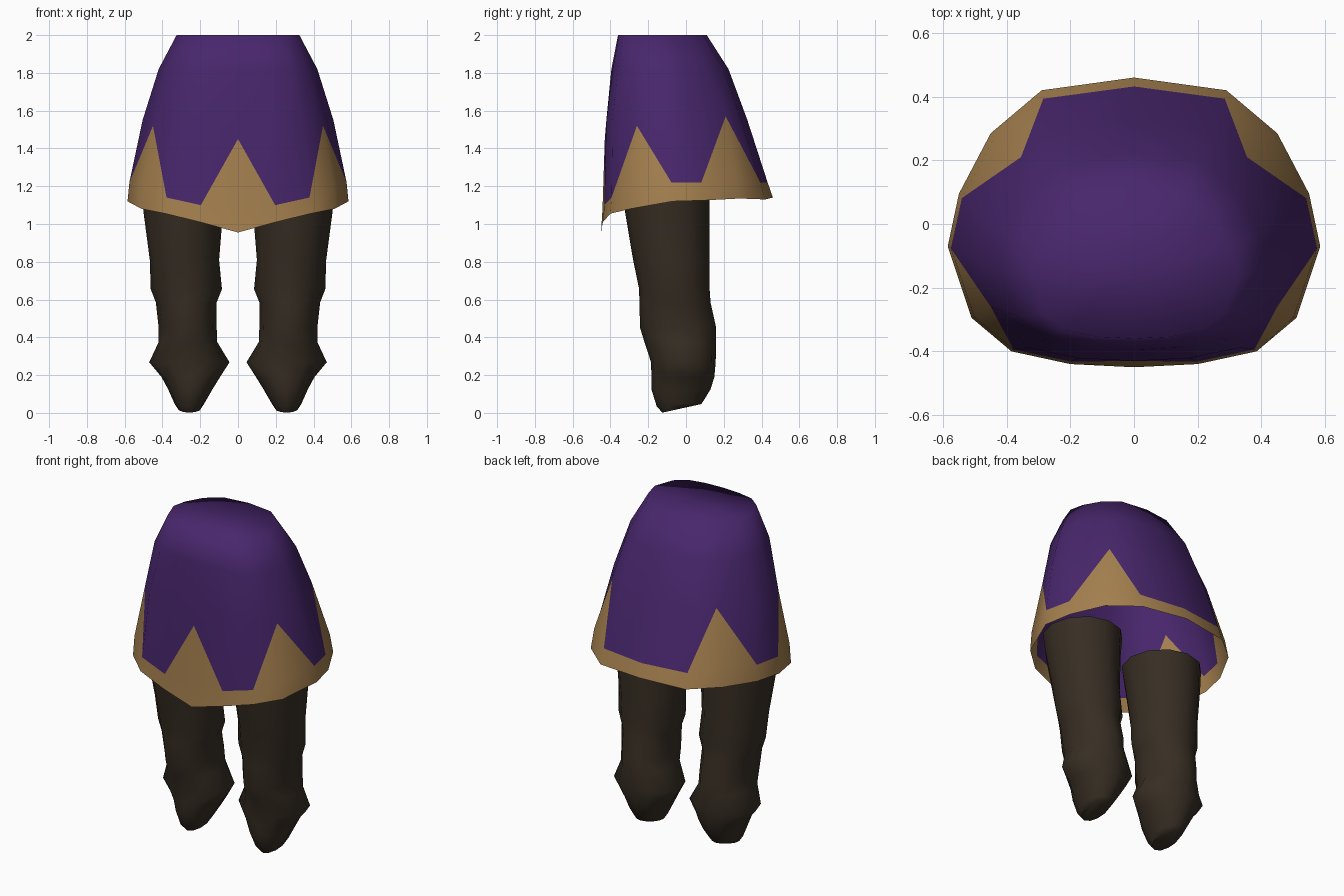
import bpy, bmesh, math

if "Cube" in bpy.data.objects:
    bpy.data.objects.remove(bpy.data.objects["Cube"])


def material(name, rgb):
    m = bpy.data.materials.new(name)
    m.diffuse_color = (*rgb, 1)
    m.use_nodes = True
    m.node_tree.nodes["Principled BSDF"].inputs["Base Color"].default_value = m.diffuse_color
    return m


PURPLE = material("purple cloth", (0.064, 0.0195, 0.15))
GOLD = material("gold trim", (0.376, 0.216, 0.078))
BROWN = material("dark brown leather", (0.038, 0.027, 0.017))


def finish(bm, name, mats, sharp):
    mesh = bpy.data.meshes.new(name)
    bm.normal_update()
    bm.to_mesh(mesh)
    bm.free()
    obj = bpy.data.objects.new(name, mesh)
    bpy.context.collection.objects.link(obj)
    for m in mats:
        mesh.materials.append(m)
    bpy.ops.object.select_all(action='DESELECT')
    bpy.context.view_layer.objects.active = obj
    obj.select_set(True)
    bpy.ops.object.shade_smooth_by_angle(angle=math.radians(sharp))
    return obj


# Skirt: half outline of the hem from back centre to front centre
HEM = [(0, .46, 1.14), (.29, .42, 1.13), (.45, .285, 1.135),
       (.55, .095, 1.125), (.585, -.07, 1.12), (.51, -.295, 1.08),
       (.385, -.40, 1.055), (.2, -.44, 1.01), (0, -.45, .955)]
# Upper edge of the trim band, and the tips of its points (every third column)
BAND_Z = [1.22, 1.22, 1.25, 1.22, 1.22, 1.2, 1.14, 1.10, 1.08]
TIPS = {2: (.355, .21, 1.57), 5: (.45, -.26, 1.52), 8: (0, -.43, 1.45)}


def scaled(half_width, front, back, heights):
    """Hem outline squeezed to a new width and depth."""
    sx, sy = half_width / .585, (back - front) / .91
    return [(x * sx, front + (y + .45) * sy, z)
            for (x, y, _), z in zip(HEM, heights)]


def mirrored(half):
    """Full ring: right half plus its mirror image."""
    return half + [(-x, y, z) for x, y, z in half[-2:0:-1]]


tip_ring = scaled(.505, -.43, .325, [1.55] * 9)
for col, p in TIPS.items():
    tip_ring[col] = p
rings = [scaled(.325, -.36, .11, [2.0] * 9),
         scaled(.42, -.395, .225, [1.82] * 9),
         tip_ring,
         scaled(.575, -.442, .432, BAND_Z),
         HEM]

bm = bmesh.new()
rows = [[bm.verts.new(p) for p in mirrored(r)] for r in rings]
n = len(rows[0])


def tri_or_quad(verts, mat):
    bm.faces.new(verts).material_index = mat


for r in range(4):
    for i in range(n):
        j = (i + 1) % n
        a, b, c, d = rows[r][i], rows[r][j], rows[r + 1][j], rows[r + 1][i]
        # fold column numbers of the left half back onto the right half
        tip_i, tip_j = (min(k, n - k) in TIPS for k in (i, j))
        if r == 2 and tip_i:        # trim point falls away from column i
            tri_or_quad((a, b, c), 0)
            tri_or_quad((a, c, d), 1)
        elif r == 2 and tip_j:      # trim point rises towards column j
            tri_or_quad((a, b, d), 0)
            tri_or_quad((b, c, d), 1)
        else:
            tri_or_quad((a, b, c, d), 1 if r == 3 else 0)
# waist closing
waist = bm.verts.new((0, -.12, 2.0))
for i in range(n):
    bm.faces.new((rows[0][(i + 1) % n], rows[0][i], waist))
bmesh.ops.recalc_face_normals(bm, faces=bm.faces)
finish(bm, "skirt", [PURPLE, GOLD], 80)

# Legs: inner x, outer x, front y, back y, height, tilt (front to back rise)
LEG = [(.065, .51, -.335, .125, 1.17, 0), (.08, .50, -.322, .125, 1.06, 0),
       (.10, .467, -.28, .125, .81, 0), (.085, .462, -.248, .125, .655, 0),
       (.113, .435, -.247, .13, .585, 0), (.113, .42, -.243, .16, .45, 0),
       (.11, .42, -.22, .16, .375, 0), (.045, .47, -.185, .157, .268, 0),
       (.095, .405, -.183, .15, .19, 0), (.135, .37, -.183, .13, .125, 0),
       (.18, .335, -.155, .09, .047, .025), (.195, .32, -.125, .08, .024, .045)]
SIDES = 12


def leg(name, side):
    bm = bmesh.new()
    rows = []
    for x0, x1, y0, y1, z, tilt in LEG:
        row = []
        for k in range(SIDES):
            t = 2 * math.pi * k / SIDES
            row.append(bm.verts.new((
                side * ((x0 + x1) / 2 + (x1 - x0) / 2 * math.cos(t)),
                (y0 + y1) / 2 + (y1 - y0) / 2 * math.sin(t),
                z + tilt / 2 * math.sin(t))))
        rows.append(row)
    for up, low in zip(rows, rows[1:]):
        for k in range(SIDES):
            j = (k + 1) % SIDES
            bm.faces.new((up[k], up[j], low[j], low[k]))
    bm.faces.new(rows[0])
    bm.faces.new(rows[-1])
    bmesh.ops.recalc_face_normals(bm, faces=bm.faces)
    finish(bm, name, [BROWN], 60)


leg("right_leg", 1)
leg("left_leg", -1)
